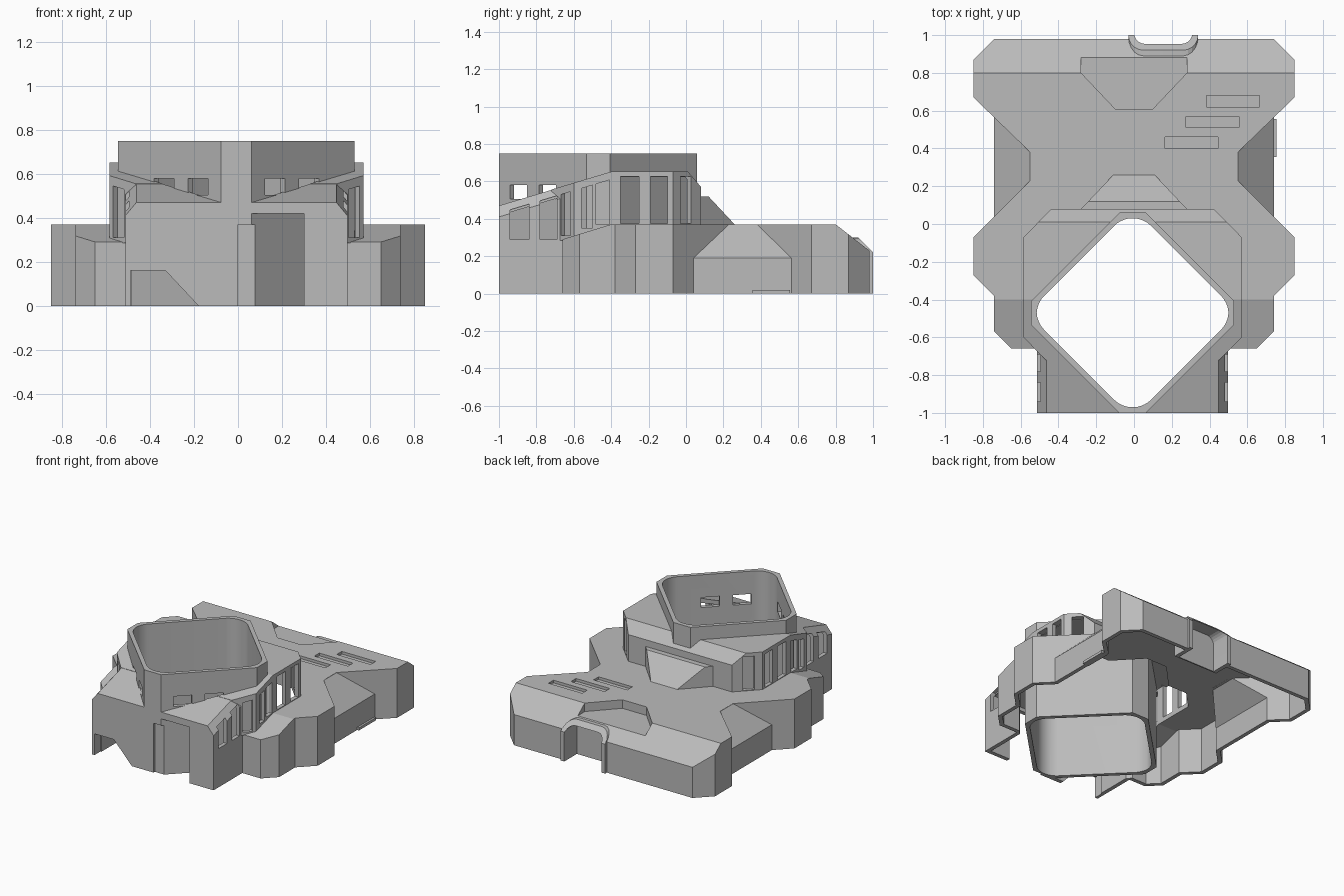
import bpy, bmesh, math
from mathutils import Vector

if "Cube" in bpy.data.objects:
    bpy.data.objects.remove(bpy.data.objects["Cube"], do_unlink=True)

WALL = 0.03
MID = -0.0075  # centre line of the raised parts

grey = bpy.data.materials.new("plain grey")
grey.use_nodes = True
grey.diffuse_color = (0.5, 0.5, 0.5, 1)
grey.node_tree.nodes["Principled BSDF"].inputs["Base Color"].default_value = (0.5, 0.5, 0.5, 1)


def sym(half, mid=0):
    """Close a half outline, listed front to back, with its mirror image."""
    return [(mid + x, y) for x, y in half] + [(mid - x, y) for x, y in reversed(half)]


def rect(cx, cy, hx, hy, turn=0):
    c, s = math.cos(math.radians(turn)), math.sin(math.radians(turn))
    return [(cx + a * hx * c - b * hy * s, cy + a * hx * s + b * hy * c)
            for a, b in ((-1, -1), (1, -1), (1, 1), (-1, 1))]


def offset(outline, t):
    """Move every side of a counter-clockwise outline inward by t."""
    pts = [Vector(p) for p in outline]
    result = []
    for i, p in enumerate(pts):
        d1 = (p - pts[i - 1]).normalized()
        d2 = (pts[(i + 1) % len(pts)] - p).normalized()
        n1, n2 = Vector((d1.y, -d1.x)), Vector((d2.y, -d2.x))
        q = p - (n1 + n2) * (t / (1 + n1.dot(n2)))
        result.append((q.x, q.y))
    return result


def solid(name, outline, z0, z1, planes=(), t=0, rounding=None):
    """Prism over an outline, optionally rounded, trimmed by planes, shrunk by t."""
    if t:
        outline, z0, z1 = offset(outline, t), -0.1, z1 - t
    bm = bmesh.new()
    low = [bm.verts.new((x, y, z0)) for x, y in outline]
    high = [bm.verts.new((x, y, z1)) for x, y in outline]
    bm.faces.new(low[::-1])
    bm.faces.new(high)
    for i in range(len(low)):
        bm.faces.new((low[i - 1], low[i], high[i], high[i - 1]))
    if rounding:
        axis, radius = rounding
        edges = []
        for e in bm.edges:
            d = (e.verts[1].co - e.verts[0].co).normalized()
            if abs(d[axis]) > 0.99 and max(v.co.z for v in e.verts) > z0 + 0.01:
                edges.append(e)
        bmesh.ops.bevel(bm, geom=edges, offset=radius, segments=5,
                        profile=0.5, affect='EDGES')
    for point, normal in planes:
        n = Vector(normal).normalized()
        bmesh.ops.bisect_plane(bm, geom=bm.verts[:] + bm.edges[:] + bm.faces[:],
                               plane_co=Vector(point) - n * t, plane_no=n,
                               clear_outer=True)
        rim = [e for e in bm.edges if e.is_boundary]
        if rim:
            bmesh.ops.holes_fill(bm, edges=rim, sides=0)
    bmesh.ops.recalc_face_normals(bm, faces=bm.faces[:])
    mesh = bpy.data.meshes.new(name)
    bm.to_mesh(mesh)
    bm.free()
    obj = bpy.data.objects.new(name, mesh)
    bpy.context.scene.collection.objects.link(obj)
    return obj


def combine(target, parts, operation):
    """Apply boolean operations and remove the used parts."""
    for part in parts:
        m = target.modifiers.new("combine", 'BOOLEAN')
        m.operation, m.solver, m.object = operation, 'EXACT', part
    bpy.context.view_layer.update()
    graph = bpy.context.evaluated_depsgraph_get()
    mesh = bpy.data.meshes.new_from_object(target.evaluated_get(graph))
    target.modifiers.clear()
    target.data = mesh
    for part in parts:
        bpy.data.objects.remove(part, do_unlink=True)
    return target


# Outlines
BASE = sym([(.65, -.66), (.74, -.57), (.74, -.38), (.85, -.27), (.85, -.07),
            (.55, .23), (.55, .38), (.85, .67), (.85, .87), (.74, .98)])
UPPER = sym([(.46, -.72), (.5775, -.6), (.5775, -.07), (.43, .08)], MID)
FRONT = sym([(.505, -1), (.505, -.5)], MID)
WEDGE = sym([(.46, -.1), (.28, .08), (.1, .27)])
POCKET = sym([(.1, .61), (.28, .8), (.28, .9)])
RING = sym([(.07, -1), (.5375, -.5325), (.5375, -.4075), (.07, .06)], MID)

ROOF = (0, -.18, .6)
BACK = (0, .14, .18)


def body(t):
    """All hull volumes joined; t > 0 gives the matching inner cavity."""
    hull = solid("hull", BASE, 0, .37,
                 [((0, -.4, .37), (0, -.08, .26)), ((0, .8, .37), BACK)], t)
    chamfers = [((MID + s * .455, -1, .47), (s * .036, -.009, .03)) for s in (-1, 1)]
    parts = [
        solid("front_block", FRONT, 0, .65, [((0, -.4, .65), ROOF)] + chamfers, t),
        solid("upper_deck", UPPER, .285, .652,
              [((0, -.4, .652), ROOF), ((0, .01, .652), (0, .07, .06))], t),
        solid("rear_wedge", WEDGE, .1, .52, [((0, .12, .52), (0, .15, .14))], t),
    ]
    for s in (-1, 1):
        parts.append(solid("side_bulge", rect(s * .52, .3, .22, .36), 0, .369,
                           [((s * .74, 0, .19), (s * .18, 0, .19))], t))
    return combine(hull, parts, 'UNION')


def arch_opening():
    return solid("arch_opening", rect(.155, 1, .155, .15), -.1, .267, rounding=(1, .06))


def ring_core(inset, radius):
    return solid("ring_core", offset(RING, inset), -.1, .9, rounding=(2, radius))


shell = body(0)
shell.name = "hollow_hull"
combine(shell, [body(WALL)], 'DIFFERENCE')

# Rear pocket tray
combine(shell, [solid("pocket_tray", offset(POCKET, -WALL), .275, .36,
                      [((0, .8, .364), BACK)])], 'UNION')
cuts = [solid("pocket", POCKET, .306, .5), arch_opening()]

# Front slot and lower front notch
cuts.append(solid("front_slot", rect(.15, -1, .15, .07), -.1, .42))
cuts.append(solid("front_notch", rect(-.28, -1, .21, .07), -.1, .16,
                  [((-.33, 0, .16), (.16, 0, .15))]))

# Three shallow slots in the rear deck
for i in range(3):
    cuts.append(solid("deck_slot", rect(.305 + i * .11, .43 + i * .11, .14, .03), .35, .5))

# Open side vents with tops parallel to the roof
for s in (-1, 1):
    vents = [(.505, -.89, .05, .29, 0), (.505, -.735, .045, .29, 0),
             (.535, -.642, .035, .31, -45), (.578, -.53, .03, .35, 0),
             (.578, -.445, .035, .37, 0), (.578, -.3, .05, .375, 0),
             (.578, -.145, .045, .375, 0), (.51, -.003, .04, .375, 45)]
    for x, y, half, low, turn in vents:
        cuts.append(solid("vent", rect(MID + s * x, y, .045, half, s * turn), low, .625,
                          [((0, -.4, .61), ROOF)]))
combine(shell, cuts, 'DIFFERENCE')

# Opening in the hull that holds the sleeve
combine(shell, [ring_core(.01, .02)], 'DIFFERENCE')

# Open diamond sleeve with small windows in its front walls
sleeve = solid("diamond_sleeve", RING, 0, .75)
holes = [ring_core(.03, .05),
         solid("slot_relief", rect(.15, -1.035, .15, .05), -.1, .37)]
for s in (-1, 1):
    for x in (.175, .33):
        holes.append(solid("sleeve_window", rect(MID + s * x, x - 1.07, .06, .064, -s * 45),
                           .505, .58))
combine(sleeve, holes, 'DIFFERENCE')

# Rounded cable arch at the back
arch = solid("cable_arch", rect(.155, .92, .185, .08), 0, .3,
             [((0, .92, .3), (0, 1, 1))], rounding=(1, .08))
combine(arch, [arch_opening()], 'DIFFERENCE')

# Small foot tab on the side
tab = solid("foot_tab", rect(.73, .455, .025, .1), 0, .02)

bpy.ops.object.select_all(action='DESELECT')
for obj in (shell, sleeve, arch, tab):
    obj.data.materials.clear()
    obj.data.materials.append(grey)
    obj.select_set(True)
bpy.context.view_layer.objects.active = shell
bpy.ops.object.shade_smooth_by_angle(angle=math.radians(12))
